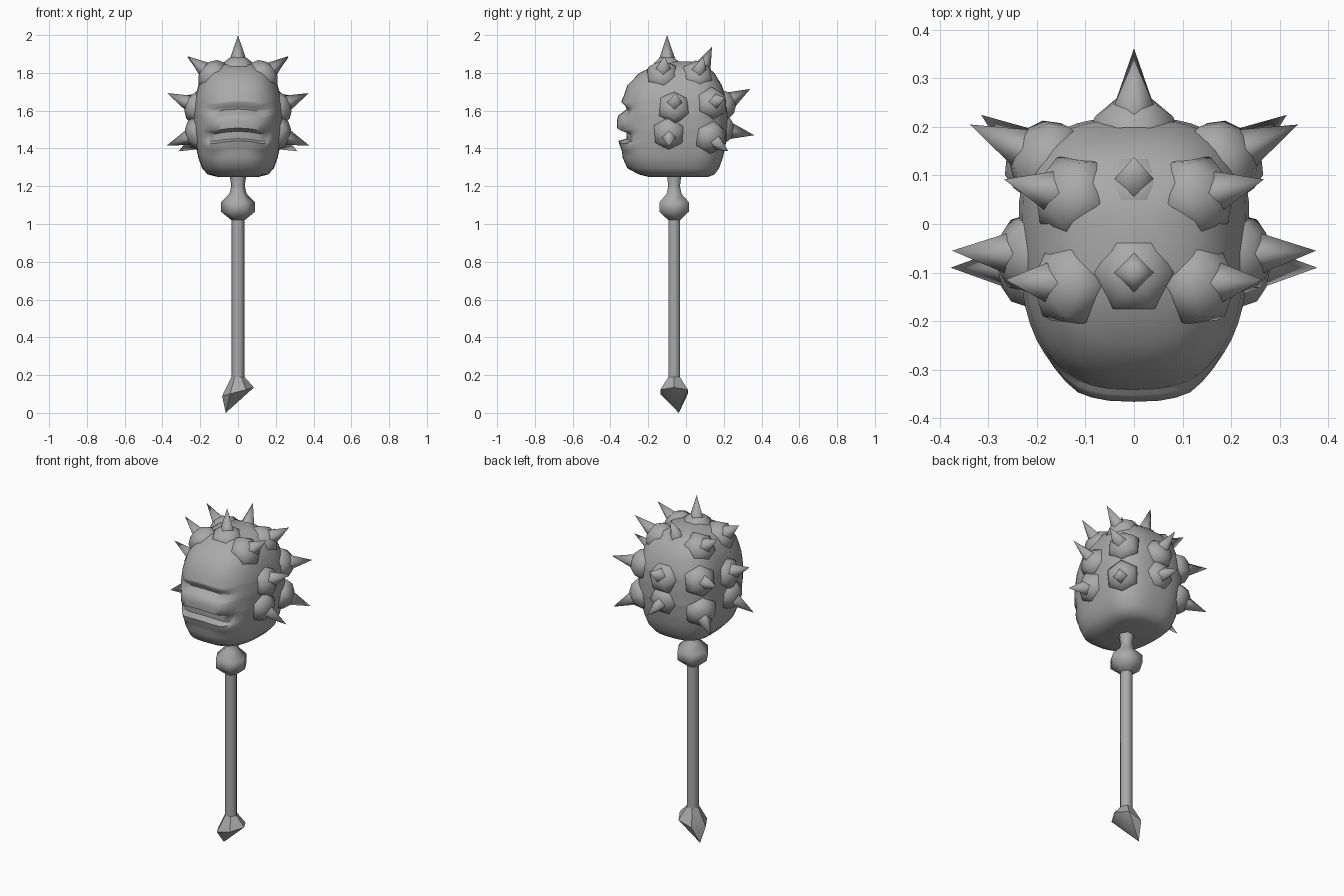
import bpy, bmesh, math
from mathutils import Vector, Matrix

cube = bpy.data.objects.get("Cube")
if cube:
    bpy.data.objects.remove(cube)

steel = bpy.data.materials.new("steel_grey")
steel.use_nodes = True
steel.diffuse_color = (0.4, 0.4, 0.4, 1)
steel.node_tree.nodes["Principled BSDF"].inputs["Base Color"].default_value = (0.4, 0.4, 0.4, 1)


def finish(bm, name, angle=50):
    bmesh.ops.recalc_face_normals(bm, faces=bm.faces)
    mesh = bpy.data.meshes.new(name)
    bm.to_mesh(mesh)
    bm.free()
    mesh.materials.append(steel)
    obj = bpy.data.objects.new(name, mesh)
    bpy.context.collection.objects.link(obj)
    bpy.ops.object.select_all(action='DESELECT')
    obj.select_set(True)
    bpy.context.view_layer.objects.active = obj
    bpy.ops.object.shade_smooth_by_angle(angle=math.radians(angle))
    return obj


def loft(name, rings, angle=50):
    """Skin a stack of equal-sized rings and cap both ends."""
    bm = bmesh.new()
    loops = [[bm.verts.new(p) for p in ring] for ring in rings]
    n = len(rings[0])
    for low, high in zip(loops, loops[1:]):
        for i in range(n):
            j = (i + 1) % n
            bm.faces.new((low[i], low[j], high[j], high[i]))
    bm.faces.new(loops[0][::-1])
    bm.faces.new(loops[-1])
    bmesh.ops.remove_doubles(bm, verts=bm.verts, dist=0.0001)
    return finish(bm, name, angle)


def sample(table, z):
    """Linear lookup in rows that start with a height."""
    if z <= table[0][0]:
        return table[0][1:]
    for a, b in zip(table, table[1:]):
        if z <= b[0]:
            t = (z - a[0]) / (b[0] - a[0])
            return [p + (q - p) * t for p, q in zip(a[1:], b[1:])]
    return table[-1][1:]


# Head: height, half width, front y, back y
outline = [
    (1.25, .11, -.20, .12), (1.262, .16, -.25, .15), (1.295, .19, -.31, .175),
    (1.35, .21, -.335, .195), (1.42, .225, -.343, .21), (1.5, .235, -.347, .22),
    (1.58, .238, -.346, .22), (1.656, .23, -.337, .215), (1.735, .21, -.31, .19),
    (1.8, .175, -.246, .15), (1.84, .125, -.165, .10), (1.86, .05, -.1, .03)]
# Face relief: height, how far the face stands out
relief = [
    (1.38, 0), (1.40, .004), (1.44, .014), (1.452, -.03), (1.49, -.03),
    (1.508, .018), (1.545, .02), (1.575, .012), (1.608, -.028), (1.622, -.022),
    (1.645, .004), (1.68, 0)]


def spow(v, e):
    return math.copysign(abs(v) ** e, v)


def head_ring(z, count=48, power=2 / 2.7):
    width, front, back = sample(outline, z)
    ring = []
    for i in range(count):
        a = math.tau * i / count
        x = width * spow(math.cos(a), power)
        s = spow(math.sin(a), power)
        y = s * (back if s > 0 else -front)
        drop = 0
        if s < 0:
            weight = max(0, min(1, (.18 - abs(x)) / .06))
            y -= sample(relief, z)[0] * weight
            drop = x * x * weight if relief[0][0] < z < relief[-1][0] else 0
        ring.append((x, y, z - drop))
    return ring


heights = sorted({row[0] for row in outline + relief})
loft("head", [head_ring(z) for z in heights], 60)

# Handle: shaft, collar and neck, six sided
AXIS_Y = -.063


def hexagon(z, r, tilt=0, squash=1):
    pts = [(r * math.cos(k * math.pi / 3), r * math.sin(k * math.pi / 3)) for k in range(6)]
    return [(x, AXIS_Y + y * squash, z + tilt * x) for x, y in pts]


loft("shaft", [hexagon(z, .035) for z in (.18, 1.04)], 65)
loft("collar", [hexagon(z, r) for z, r in
                ((1.02, .035), (1.065, .09), (1.115, .09), (1.16, .045), (1.2, .036), (1.27, .045))], 65)

# Pommel: slanted ring running down to an off-centre point
tip = (-.065, AXIS_Y + .025, 0)
loft("pommel", [[tip] * 6, hexagon(.112, .084, .27), hexagon(.19, .035)], 40)


# Studs: a six-sided dome with a square spike on it
def stud(name, apex, point):
    apex, point = Vector(apex), Vector(point)
    axis = (point - apex).normalized()
    side = axis.cross(Vector((1, 0, 0)) if abs(axis.x) < .5 else Vector((0, 0, 1))).normalized()
    frame = Matrix((side, axis.cross(side), axis)).transposed().to_4x4()

    dome = bmesh.new()
    bmesh.ops.create_uvsphere(dome, u_segments=6, v_segments=6, radius=.093)
    dome.transform(Matrix.Translation(apex - axis * .07) @ frame @ Matrix.Diagonal((1, 1, .8, 1)))
    finish(dome, name + "_dome", 60)

    spike = bmesh.new()
    length = (point - apex).length + .012
    bmesh.ops.create_cone(spike, cap_ends=True, segments=4, radius1=.043, radius2=0, depth=length)
    spike.transform(Matrix.Translation(point - axis * length / 2) @ frame)
    finish(spike, name + "_spike", 95)


centre_studs = {
    "top_front_stud": ((0, -.1, 1.885), (0, -.1, 2)),
    "top_back_stud": ((0, .095, 1.845), (0, .138, 1.94)),
    "back_upper_stud": ((0, .25, 1.665), (0, .34, 1.715)),
    "back_lower_stud": ((0, .25, 1.49), (0, .362, 1.47))}
side_studs = {
    "side_upper_stud": ((.27, -.06, 1.645), (.375, -.055, 1.693)),
    "side_lower_stud": ((.27, -.09, 1.455), (.378, -.09, 1.415)),
    "rear_upper_stud": ((.24, .16, 1.65), (.338, .205, 1.67)),
    "rear_lower_stud": ((.235, .165, 1.43), (.315, .225, 1.385)),
    "crown_front_stud": ((.185, -.12, 1.825), (.265, -.115, 1.888)),
    "crown_back_stud": ((.18, .07, 1.82), (.268, .092, 1.885))}
for name, (apex, point) in centre_studs.items():
    stud(name, apex, point)
for name, ends in side_studs.items():
    for label, sign in (("left_", 1), ("right_", -1)):
        stud(label + name, *[(sign * x, y, z) for x, y, z in ends])
